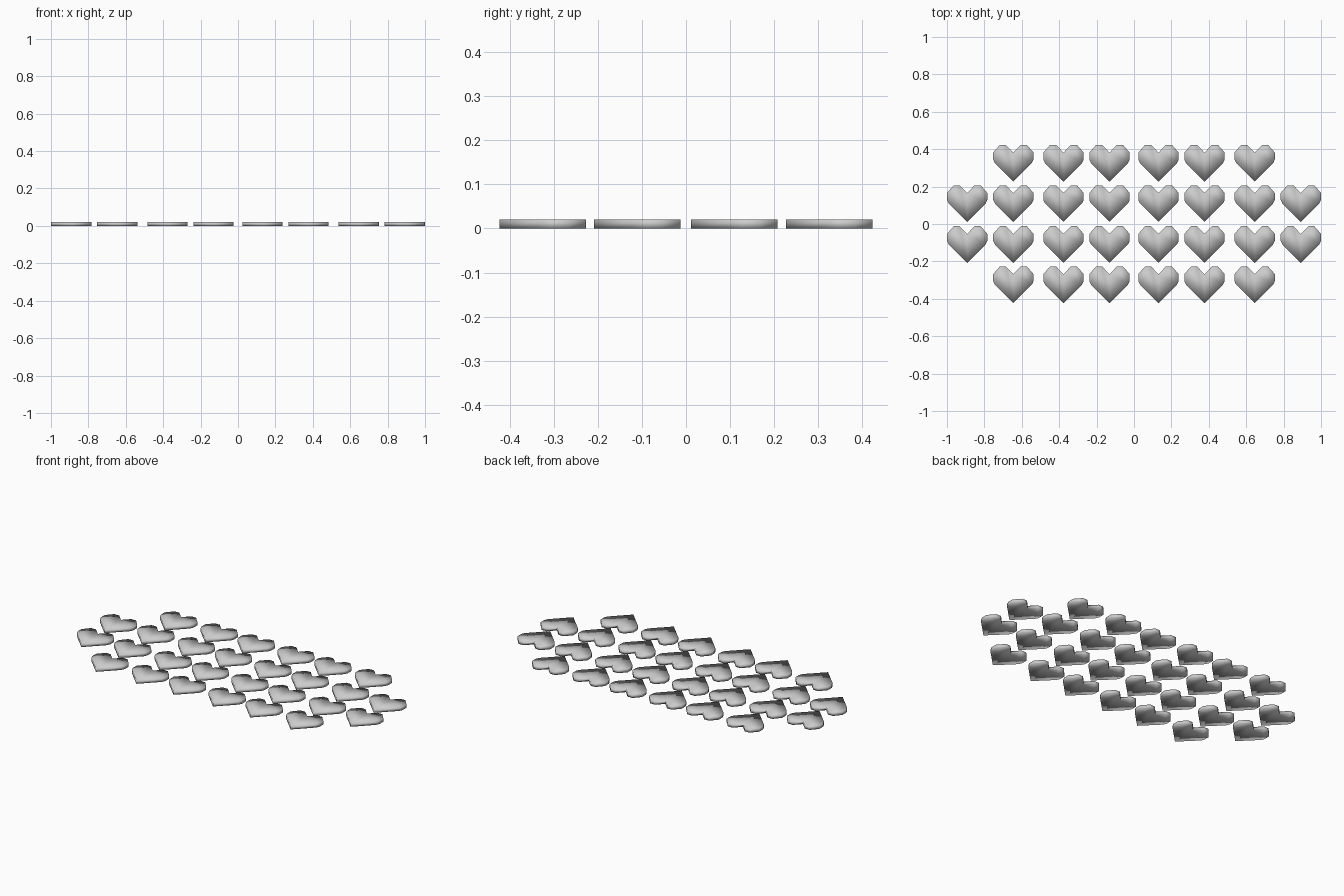
import bpy, bmesh

if "Cube" in bpy.data.objects:
    bpy.data.objects.remove(bpy.data.objects["Cube"])

H = 0.02  # thickness

# right half of the heart outline, tip at y = 0, from tip to notch
half = [(0, 0), (0.099, 0.099), (0.108, 0.118), (0.108, 0.155),
        (0.072, 0.196), (0.040, 0.196), (0, 0.155)]
outline = half + [(-x, y) for x, y in reversed(half[1:-1])]


def make_heart_mesh():
    # solid heart plate, smooth shaded all round
    bm = bmesh.new()
    low = [bm.verts.new((x, y, 0)) for x, y in outline]
    top = [bm.verts.new((x, y, H)) for x, y in outline]
    n, m = len(low), len(half)
    for ring, flip in ((top, False), (low, True)):
        # each cap is split along the centre line
        for loop in (ring[:m], ring[m - 1:] + ring[:1]):
            bm.faces.new(loop[::-1] if flip else loop)
    for i in range(n):
        j = (i + 1) % n
        bm.faces.new((low[i], low[j], top[j], top[i]))
    for f in bm.faces:
        f.smooth = True
    me = bpy.data.meshes.new("heart_plate")
    bm.to_mesh(me)
    bm.free()
    return me


heart = make_heart_mesh()

# four rows of hearts; the two outer rows lack the end columns
columns = [0.131, 0.377, 0.645, 0.892]
rows = [(-0.423, 3), (-0.208, 4), (0.011, 4), (0.227, 3)]
for r, (y, count) in enumerate(rows):
    for c, x in enumerate(columns[:count]):
        for side, sx in (("right", x), ("left", -x)):
            ob = bpy.data.objects.new(f"heart_row{r + 1}_{side}{c + 1}", heart)
            ob.location = (sx, y, 0)
            bpy.context.collection.objects.link(ob)
